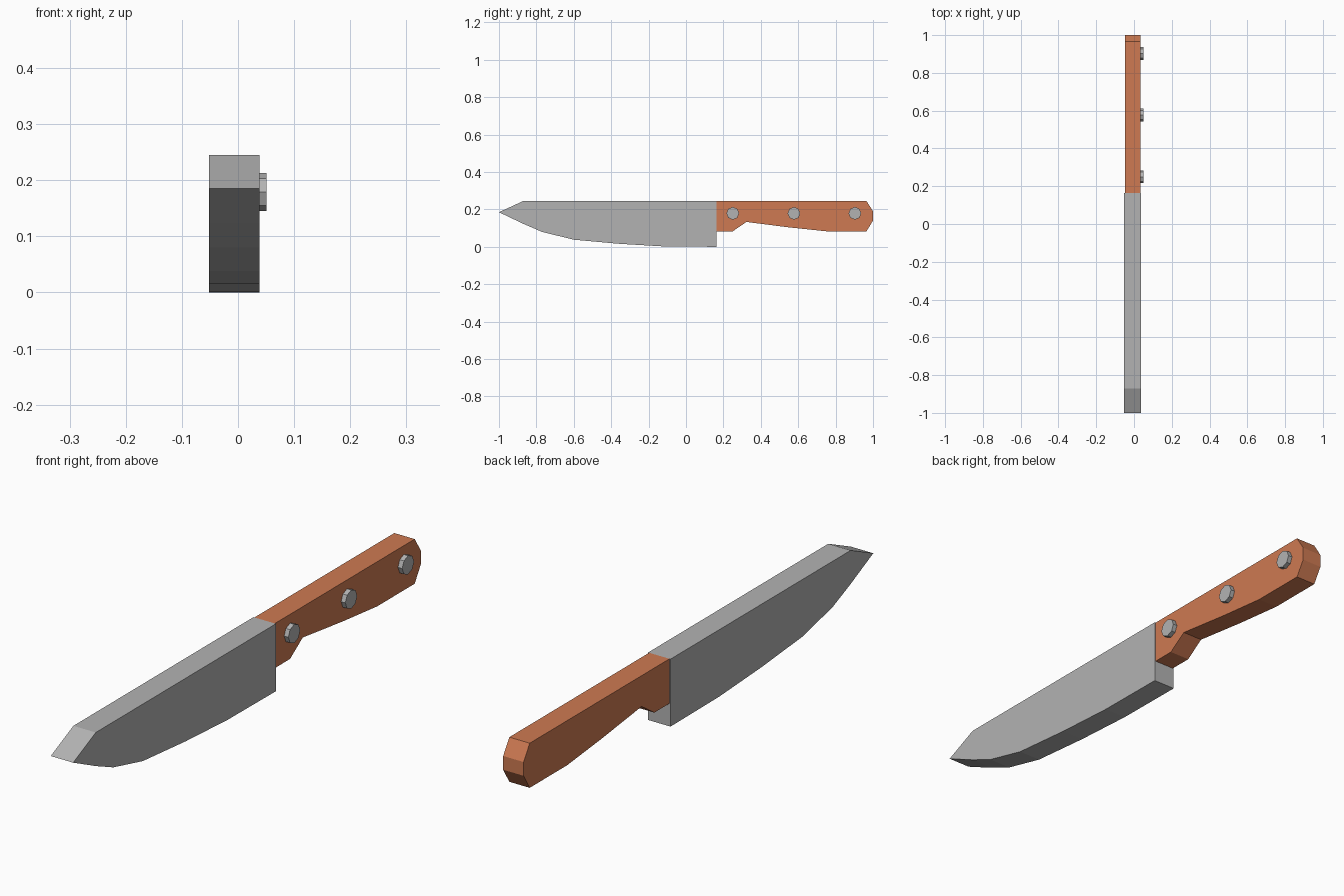
import bpy, bmesh
from math import sin, cos, pi

cube = bpy.data.objects.get("Cube")
if cube:
    bpy.data.objects.remove(cube, do_unlink=True)


def material(name, rgb):
    mat = bpy.data.materials.new(name)
    mat.use_nodes = True
    mat.diffuse_color = (*rgb, 1)
    mat.node_tree.nodes["Principled BSDF"].inputs["Base Color"].default_value = (*rgb, 1)
    return mat


def slab(name, outline, x_min, x_max, mat):
    """Extrude a side outline of (y, z) points across x."""
    bm = bmesh.new()
    face = bm.faces.new([bm.verts.new((x_min, y, z)) for y, z in outline])
    extruded = bmesh.ops.extrude_face_region(bm, geom=[face])["geom"]
    moved = [v for v in extruded if isinstance(v, bmesh.types.BMVert)]
    bmesh.ops.translate(bm, verts=moved, vec=(x_max - x_min, 0, 0))
    bmesh.ops.recalc_face_normals(bm, faces=bm.faces)
    mesh = bpy.data.meshes.new(name)
    bm.to_mesh(mesh)
    bm.free()
    mesh.materials.append(mat)
    obj = bpy.data.objects.new(name, mesh)
    bpy.context.collection.objects.link(obj)
    return obj


steel = material("steel grey", (0.45, 0.45, 0.45))
wood = material("orange wood", (0.62, 0.195, 0.085))

# Blade with curved cutting edge and clipped tip
slab("blade", [(-1, 0.185), (-0.87, 0.245), (0.163, 0.245), (0.163, 0),
               (-0.115, 0.002), (-0.355, 0.016), (-0.6, 0.038),
               (-0.77, 0.08), (-0.87, 0.123)], -0.052, 0.038, steel)

# Handle with finger notch and chamfered butt
slab("handle", [(0.163, 0.245), (0.965, 0.245), (1, 0.19), (1, 0.14),
                (0.965, 0.083), (0.75, 0.083), (0.55, 0.104),
                (0.323, 0.133), (0.25, 0.083), (0.163, 0.083)],
     -0.048, 0.034, wood)

# Octagonal rivets on the left face of the handle
for label, y in (("front", 0.25), ("middle", 0.577), ("rear", 0.903)):
    ring = [(y + 0.034 * cos(i * pi / 4), 0.179 + 0.034 * sin(i * pi / 4))
            for i in range(8)]
    slab(label + "_rivet", ring, 0.025, 0.051, steel)
